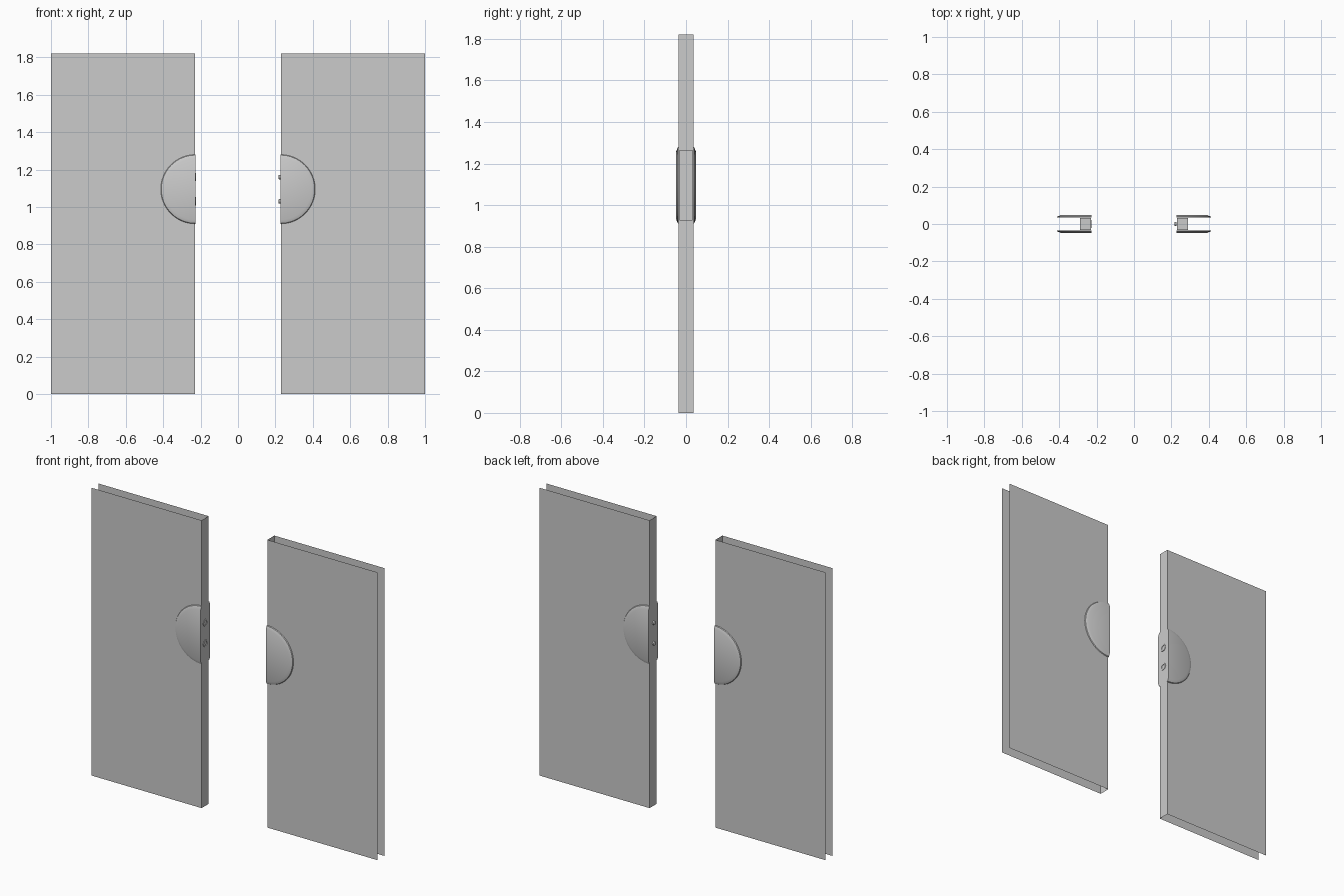
import bpy, bmesh, math

if "Cube" in bpy.data.objects:
    bpy.data.objects.remove(bpy.data.objects["Cube"])

EDGE, TOP, HALF = -0.23, 1.82, 0.035     # meeting edge, door height, half thickness
LOCK_X, LOCK_Z = -0.228, 1.095           # centre of the half-round lock
PROFILE = [(0.185, 0.035), (0.182, 0.040), (0.164, 0.047)]  # radius, depth
SEG = 32


def finish(bm, name, right, smooth=False):
    """Parts are modelled for the left door; the right one is a mirror image."""
    if right:
        for v in bm.verts:
            v.co.x *= -1
        bmesh.ops.reverse_faces(bm, faces=bm.faces[:])
    mesh = bpy.data.meshes.new(name)
    bm.to_mesh(mesh)
    bm.free()
    ob = bpy.data.objects.new(("right_" if right else "left_") + name, mesh)
    bpy.context.collection.objects.link(ob)
    if smooth:
        bpy.context.view_layer.objects.active = ob
        ob.select_set(True)
        bpy.ops.object.shade_smooth_by_angle(angle=math.radians(25))
        ob.select_set(False)


def strip(bm, a, b):
    """Join two equal rows of vertices with quads."""
    for i in range(len(a) - 1):
        bm.faces.new((a[i], a[i + 1], b[i + 1], b[i]))


def door_panel(right):
    # Open U-shaped shell: front sheet, meeting edge, back sheet
    bm = bmesh.new()
    path = [(-1, -HALF), (EDGE, -HALF), (EDGE, HALF), (-1, HALF)]
    strip(bm, [bm.verts.new((x, y, 0)) for x, y in path],
          [bm.verts.new((x, y, TOP)) for x, y in path])
    finish(bm, "door_panel", right)


def lock_housing(right):
    # Raised bevelled half discs on both sides, joined by the end plate
    bm = bmesh.new()
    ends = []
    for side in (-1, 1):
        rows = []
        for r, y in PROFILE:
            rows.append([bm.verts.new((LOCK_X - r * math.sin(math.pi * i / SEG), side * y,
                                       LOCK_Z + r * math.cos(math.pi * i / SEG)))
                         for i in range(SEG + 1)])
        made = set(bm.faces)
        for a, b in zip(rows, rows[1:]):
            strip(bm, a, b)
        bm.faces.new(rows[-1])
        new = [f for f in bm.faces if f not in made]
        for f in new:
            f.normal_update()
        if new[-1].normal.y * side < 0:
            bmesh.ops.reverse_faces(bm, faces=new)
        ends.append(rows)
    front, back = ends
    plate = ([r[-1] for r in front[::-1]] + [r[-1] for r in back]
             + [r[0] for r in back[::-1]] + [r[0] for r in front])
    f = bm.faces.new(plate)
    f.normal_update()
    if f.normal.x < 0:
        f.normal_flip()
    bmesh.ops.recalc_face_normals(bm, faces=bm.faces[:])
    finish(bm, "lock_housing", right, True)


def lock_core(right):
    # Box set into the door behind the end plate
    bm = bmesh.new()
    bmesh.ops.create_cube(bm, size=1)
    for v in bm.verts:
        v.co.x = -0.26 + v.co.x * 0.058
        v.co.y *= 0.062
        v.co.z = LOCK_Z + v.co.z * 0.34
    finish(bm, "lock_core", right)


def lathe_x(bm, profile, z, n=16):
    """Revolve (x, radius) points around an x axis and close the last ring."""
    rows = [[bm.verts.new((x, r * math.cos(2 * math.pi * i / n),
                           z + r * math.sin(2 * math.pi * i / n))) for i in range(n)]
            for x, r in profile]
    for a, b in zip(rows, rows[1:]):
        strip(bm, a + a[:1], b + b[:1])
    bm.faces.new(rows[-1])


def lock_fittings(right):
    # Ring sockets on the left door, matching pins on the right
    bm = bmesh.new()
    for z in (1.03, 1.16):
        if right:
            lathe_x(bm, [(LOCK_X, 0.012), (-0.219, 0.012), (-0.217, 0.009)], z)
        else:
            lathe_x(bm, [(LOCK_X, 0.023), (-0.225, 0.022), (-0.225, 0.013),
                         (-0.2275, 0.012)], z)
    finish(bm, "lock_pins" if right else "lock_sockets", right, True)


for right in (False, True):
    door_panel(right)
    lock_housing(right)
    lock_core(right)
    lock_fittings(right)
